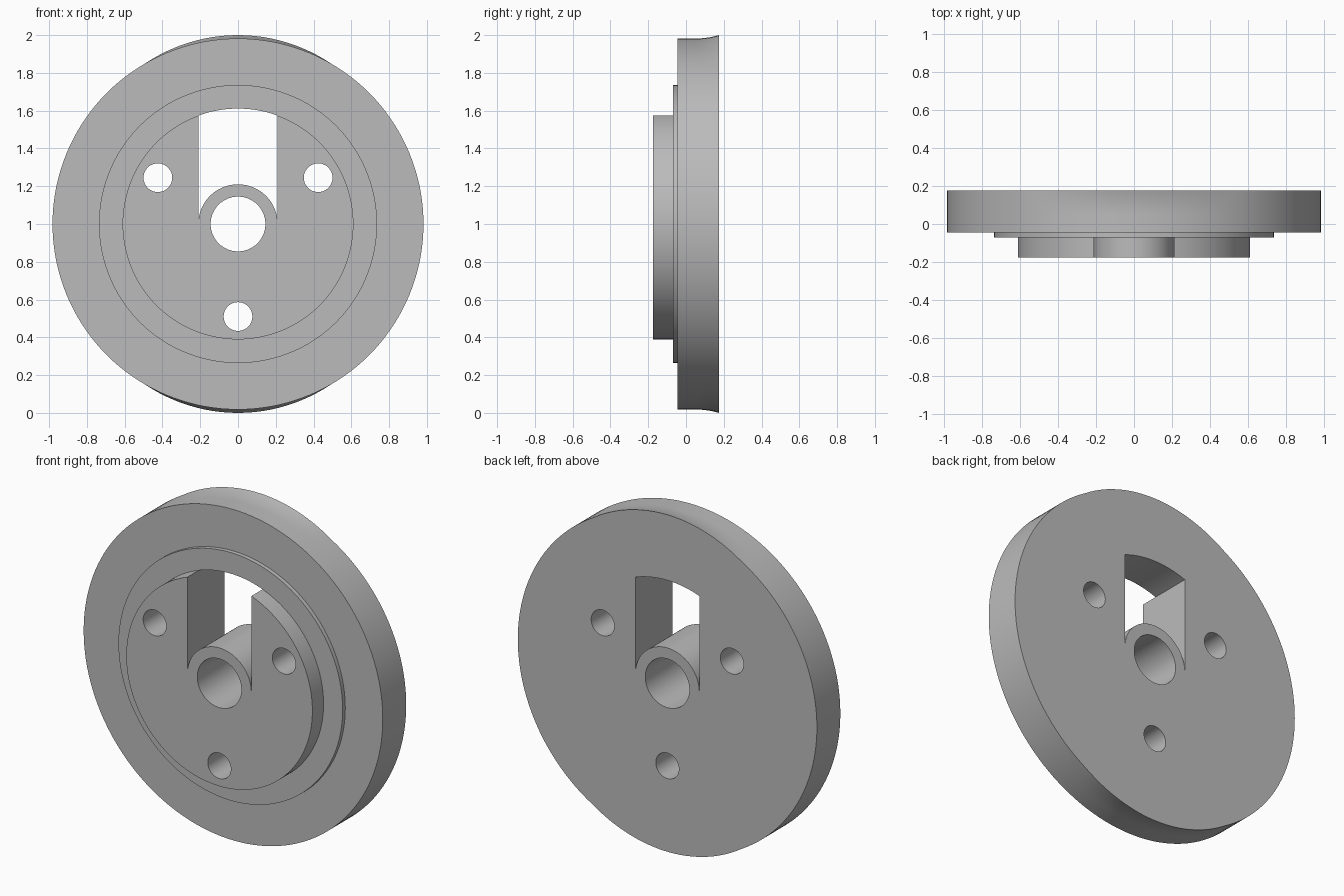
import bpy, bmesh, math

if "Cube" in bpy.data.objects:
    bpy.data.objects.remove(bpy.data.objects["Cube"], do_unlink=True)

SEG = 144
HUB_R, BORE_R, BOSS_R, STEP_R, RIM_R = 0.21, 0.145, 0.611, 0.736, 0.982
FRONT, STEP_Y, RIM_Y, BACK = -0.175, -0.07, -0.045, 0.175

grey = bpy.data.materials.new("plain grey")
grey.use_nodes = True
colour = (0.5, 0.5, 0.5, 1)
grey.diffuse_color = colour
grey.node_tree.nodes["Principled BSDF"].inputs["Base Color"].default_value = colour


def make_object(name, bm):
    bmesh.ops.recalc_face_normals(bm, faces=bm.faces)
    mesh = bpy.data.meshes.new(name)
    bm.to_mesh(mesh)
    bm.free()
    mesh.materials.append(grey)
    obj = bpy.data.objects.new(name, mesh)
    bpy.context.collection.objects.link(obj)
    return obj


def stack(name, rings):
    """Closed solid from equal-length rings of points along y."""
    bm = bmesh.new()
    loops = [[bm.verts.new(p) for p in ring] for ring in rings]
    n = len(loops[0])
    for a, b in zip(loops, loops[1:]):
        for i in range(n):
            j = (i + 1) % n
            bm.faces.new((a[i], a[j], b[j], b[i]))
    bm.faces.new(loops[0])
    bm.faces.new(loops[-1])
    return make_object(name, bm)


def circle(radius, y, x=0, z=1, flare=0, count=SEG):
    """Ring around y; flare widens it near the top and bottom only."""
    ring = []
    for i in range(count):
        a = 2 * math.pi * i / count
        r = radius + flare * max(0, 1 - (math.cos(a) / 0.5) ** 2)
        ring.append((x + r * math.cos(a), y, z + r * math.sin(a)))
    return ring


def slot_outline(top_r, y):
    """Window above the hub, closed by an arc at the top."""
    steps = 48
    hub = [(HUB_R * math.cos(math.pi * i / steps), y,
            1 + HUB_R * math.sin(math.pi * i / steps)) for i in range(steps + 1)]
    half = math.asin(HUB_R / top_r)
    arc = [(top_r * math.sin(t), y, 1 + top_r * math.cos(t))
           for t in (half * (2 * i / steps - 1) for i in range(steps + 1))]
    return hub + arc


def cut(obj, cutters):
    for cutter in cutters:
        mod = obj.modifiers.new("cut", "BOOLEAN")
        mod.operation = "DIFFERENCE"
        mod.solver = "EXACT"
        mod.object = cutter
    bpy.context.view_layer.update()
    graph = bpy.context.evaluated_depsgraph_get()
    mesh = bpy.data.meshes.new_from_object(obj.evaluated_get(graph))
    obj.modifiers.clear()
    obj.data = mesh


# Wheel disc with raised step and flared rim
rings = [circle(STEP_R, STEP_Y), circle(STEP_R, RIM_Y), circle(RIM_R, RIM_Y)]
for i in range(9):
    t = i / 8
    rings.append(circle(RIM_R, 0.05 + (BACK - 0.05) * t, flare=0.018 * t * t))
disc = stack("wheel_disc", rings)

# Front boss
boss = stack("front_boss", [circle(BOSS_R, FRONT), circle(BOSS_R, STEP_Y)])

# Cutters for the bore, bolt holes and window
holes = [stack("bore_cutter", [circle(BORE_R, y, count=72) for y in (-0.4, 0.4)])]
for k in range(3):
    a = math.radians(30 + 120 * k)
    holes.append(stack("bolt_hole_cutter", [
        circle(0.076, y, 0.49 * math.cos(a), 1 + 0.49 * math.sin(a), count=48)
        for y in (-0.4, 0.4)]))
disc_slot = stack("disc_window_cutter", [slot_outline(BOSS_R, y) for y in (-0.4, 0.4)])
boss_slot = stack("boss_window_cutter", [slot_outline(0.68, y) for y in (-0.4, 0.4)])

cut(disc, holes + [disc_slot])
cut(boss, holes + [boss_slot])

for cutter in holes + [disc_slot, boss_slot]:
    bpy.data.objects.remove(cutter, do_unlink=True)

# Smooth round walls, sharp edges
bpy.ops.object.select_all(action="DESELECT")
for obj in (disc, boss):
    obj.select_set(True)
bpy.context.view_layer.objects.active = disc
bpy.ops.object.shade_smooth_by_angle(angle=math.radians(30))
